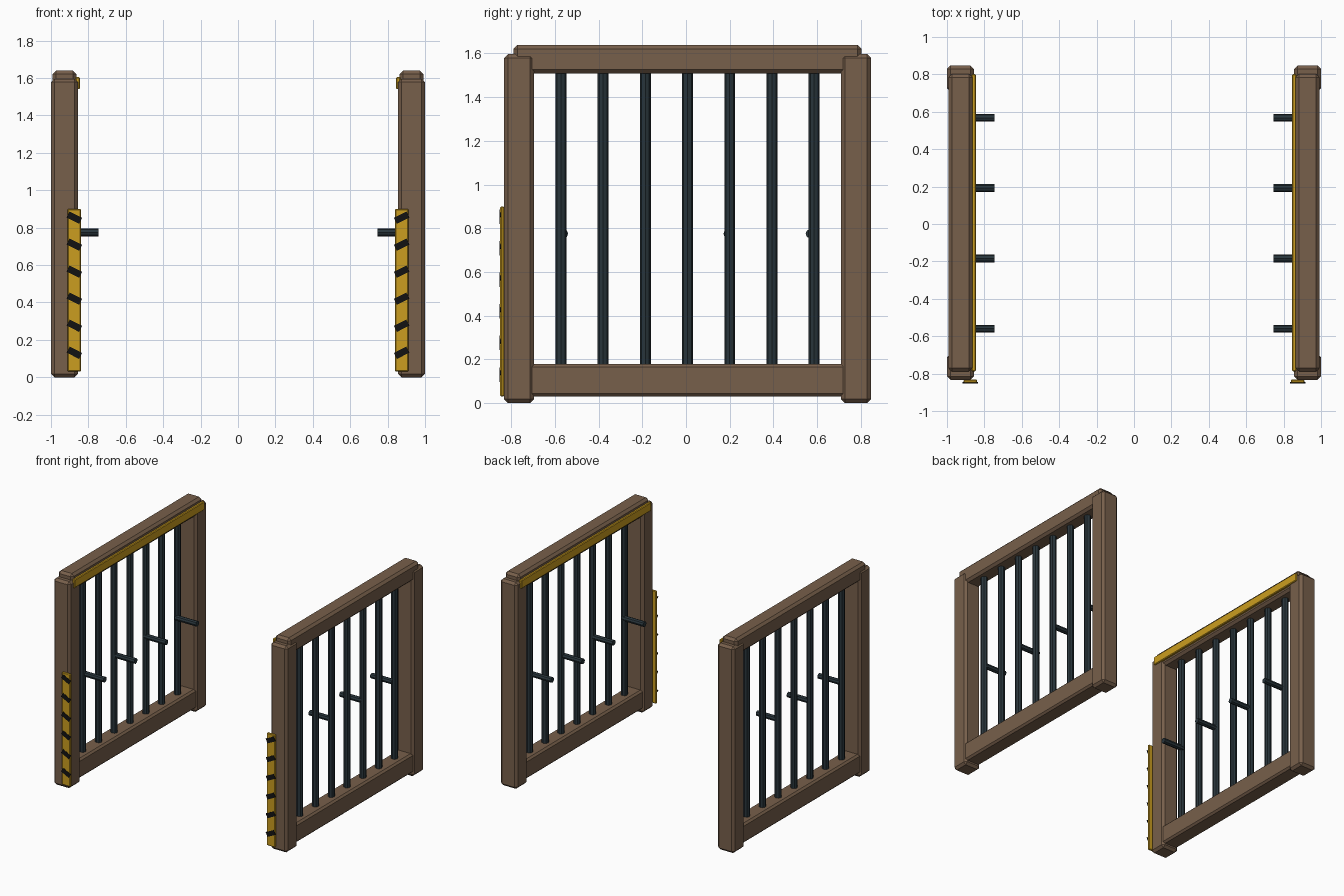
import bpy
import bmesh
from math import radians
from mathutils import Matrix, Vector

cube = bpy.data.objects.get("Cube")
if cube:
    bpy.data.objects.remove(cube, do_unlink=True)


def material(name, rgb):
    m = bpy.data.materials.new(name)
    m.use_nodes = True
    m.diffuse_color = (*rgb, 1)
    m.node_tree.nodes["Principled BSDF"].inputs["Base Color"].default_value = (*rgb, 1)
    return m


WOOD = material("brown wood", (0.185, 0.115, 0.07))
IRON = material("dark iron", (0.022, 0.036, 0.044))
YELLOW = material("warning yellow", (0.6, 0.34, 0.014))
BLACK = material("stripe black", (0.006, 0.006, 0.006))


def finish(name, bm, mat):
    mesh = bpy.data.meshes.new(name)
    bm.to_mesh(mesh)
    bm.free()
    mesh.materials.append(mat)
    obj = bpy.data.objects.new(name, mesh)
    bpy.context.collection.objects.link(obj)
    return obj


def box(name, center, size, mat, chamfer=0.0, tilt=0.0):
    """Chamfered box, tilted about the y axis."""
    bm = bmesh.new()
    bmesh.ops.create_cube(bm, size=1)
    bmesh.ops.scale(bm, vec=size, verts=bm.verts)
    if chamfer:
        bmesh.ops.bevel(bm, geom=bm.edges[:], offset=chamfer, segments=1,
                        affect='EDGES', profile=0.5)
    bm.transform(Matrix.Translation(center) @ Matrix.Rotation(tilt, 4, 'Y'))
    return finish(name, bm, mat)


def rod(name, start, end, radius, mat, sides=8):
    """Straight faceted rod between two points."""
    start, end = Vector(start), Vector(end)
    axis = end - start
    bm = bmesh.new()
    bmesh.ops.create_cone(bm, cap_ends=True, segments=sides, radius1=radius,
                          radius2=radius, depth=axis.length)
    turn = axis.to_track_quat('Z', 'Y').to_matrix().to_4x4()
    bm.transform(Matrix.Translation((start + end) / 2) @ turn)
    return finish(name, bm, mat)


MID_X = 0.928   # centre plane of each frame
MID_Y = 0.007   # middle of each frame along its length

for side, label in ((1, "left"), (-1, "right")):
    x = side * MID_X

    # Timber frame
    for end, place in ((-1, "front"), (1, "back")):
        box(f"{label}_{place}_post", (x, MID_Y + end * 0.771, 0.798),
            (0.144, 0.138, 1.596), WOOD, 0.018)
    box(f"{label}_top_beam", (x, MID_Y, 1.574), (0.128, 1.59, 0.13), WOOD, 0.018)
    box(f"{label}_bottom_rail", (x, MID_Y, 0.105), (0.13, 1.45, 0.15), WOOD, 0.014)

    # Upright bars
    for i in range(7):
        y = MID_Y + (i - 3) * 0.193
        rod(f"{label}_bar_{i + 1}", (x, y, 0.16), (x, y, 1.53), 0.025, IRON)

    # Pegs pointing inward
    for i in range(4):
        y = 0.004 + (i - 1.5) * 0.376
        rod(f"{label}_peg_{i + 1}", (x, y, 0.775), (side * 0.745, y, 0.775), 0.021, IRON)

    # Yellow trim along the inner face of the top beam
    box(f"{label}_top_trim", (side * 0.857, MID_Y, 1.573),
        (0.022, 1.59, 0.066), YELLOW, 0.005)

    # Hazard board on the front post
    board_x = side * 0.875
    box(f"{label}_hazard_board", (board_x, -0.841, 0.465),
        (0.072, 0.018, 0.87), YELLOW, 0.005)
    for i in range(6):
        box(f"{label}_hazard_stripe_{i + 1}", (board_x, -0.849, 0.131 + i * 0.1445),
            (0.075, 0.006, 0.036), BLACK, tilt=radians(-27 * side))
